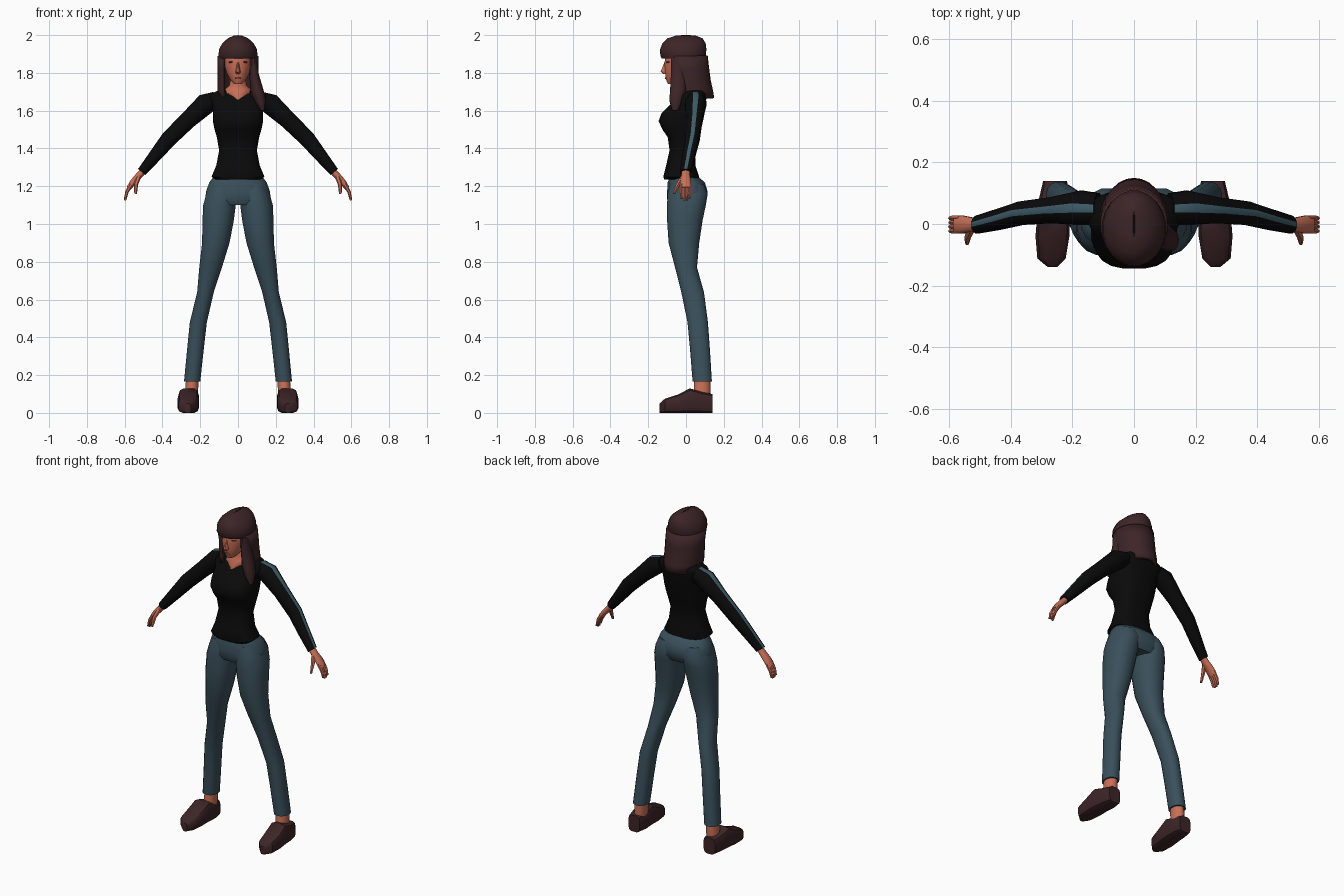
import bpy, bmesh, math
from mathutils import Vector

cube = bpy.data.objects.get("Cube")
if cube:
    bpy.data.objects.remove(cube, do_unlink=True)


def material(name, r, g, b):
    m = bpy.data.materials.new(name)
    m.use_nodes = True
    m.diffuse_color = (r, g, b, 1)
    node = m.node_tree.nodes["Principled BSDF"]
    node.inputs["Base Color"].default_value = (r, g, b, 1)
    node.inputs["Roughness"].default_value = 0.9
    return m


SKIN = material("skin", 0.58, 0.16, 0.095)
BROWN = material("dark brown", 0.046, 0.018, 0.02)
BLACK = material("shirt black", 0.003, 0.003, 0.003)
DENIM = material("denim", 0.042, 0.08, 0.105)
STRIPE = material("sleeve stripe", 0.05, 0.11, 0.145)
LIPS = material("lips", 0.36, 0.07, 0.05)


def finish(name, bm, mats, angle=50):
    bmesh.ops.recalc_face_normals(bm, faces=bm.faces)
    mesh = bpy.data.meshes.new(name)
    bm.to_mesh(mesh)
    bm.free()
    for m in mats:
        mesh.materials.append(m)
    ob = bpy.data.objects.new(name, mesh)
    bpy.context.collection.objects.link(ob)
    bpy.ops.object.select_all(action="DESELECT")
    ob.select_set(True)
    bpy.context.view_layer.objects.active = ob
    bpy.ops.object.shade_smooth_by_angle(angle=math.radians(angle))
    return ob


def loft(name, rings, mats, n, power=1.0, s=1, marked=None, angle=50):
    """Skin closed rings (centre, u, v); s mirrors x, marked is a coloured lengthwise strip."""
    bm = bmesh.new()

    def bend(a):
        return math.copysign(abs(a / math.cos(math.pi / n)) ** power, a)

    loops = []
    for c, u, v in rings:
        loop = []
        for k in range(n):
            a = (k + 0.5) * 2 * math.pi / n
            p = c + u * bend(math.cos(a)) + v * bend(math.sin(a))
            loop.append(bm.verts.new((p.x * s, p.y, p.z)))
        loops.append(loop)
    for a, b in zip(loops, loops[1:]):
        for k in range(n):
            j = (k + 1) % n
            f = bm.faces.new((a[k], a[j], b[j], b[k]))
            f.material_index = int(k == marked)
    bm.faces.new(loops[0])
    bm.faces.new(loops[-1])
    return finish(name, bm, mats, angle)


def stack(name, rows, mat, n=16, power=1.0, s=1):
    """Horizontal slices: z, x from, x to, y from, y to."""
    rings = [(Vector(((a + b) / 2, (c + d) / 2, z)), Vector(((b - a) / 2, 0, 0)),
              Vector((0, (d - c) / 2, 0))) for z, a, b, c, d in rows]
    return loft(name, rings, [mat], n, power, s)


def body(name, rows, mat, n=16, power=1.0):
    """Symmetric slices: z, half width, y from, y to."""
    return stack(name, [(z, -w, w, c, d) for z, w, c, d in rows], mat, n, power)


def tube(name, pts, mats, n=12, s=1, marked=None):
    """Limb along points: x, y, z, depth radius, height radius."""
    rings = []
    for i, p in enumerate(pts):
        t = Vector(pts[min(i + 1, len(pts) - 1)][:3]) - Vector(pts[max(i - 1, 0)][:3])
        up = Vector((-t.z, 0, t.x)).normalized()
        rings.append((Vector(p[:3]), Vector((0, p[3], 0)), up * p[4]))
    return loft(name, rings, mats, n, 1.0, s, marked)


def plate(name, loc, size, turn, mat):
    bm = bmesh.new()
    bmesh.ops.create_uvsphere(bm, u_segments=12, v_segments=6, radius=1)
    ob = finish(name, bm, [mat])
    ob.location, ob.scale, ob.rotation_euler = loc, size, (0, 0, turn)


# Shirt body
body("shirt", [(1.235, .12, -.115, .07), (1.25, .14, -.12, .07), (1.31, .115, -.105, .05),
               (1.39, .1, -.087, .048), (1.46, .112, -.097, .07), (1.50, .124, -.125, .08),
               (1.545, .133, -.145, .09), (1.585, .133, -.13, .098), (1.63, .135, -.085, .105),
               (1.67, .15, -.055, .108), (1.69, .14, -.035, .108), (1.715, .09, -.015, .1)],
     BLACK, 20, 0.75)

# Trouser seat
body("trouser_seat", [(1.1, .15, -.085, .09), (1.13, .172, -.1, .108), (1.17, .17, -.1, .115),
                      (1.22, .152, -.097, .1), (1.27, .115, -.08, .04)], DENIM, 20, 0.85)

# Neck and open neckline
body("neck", [(1.66, .02, -.066, .03), (1.69, .068, -.058, .05), (1.712, .07, -.046, .06),
              (1.735, .045, -.042, .06), (1.79, .038, -.05, .055)], SKIN)

# Head, nose, eyes and mouth
body("head", [(1.742, .022, -.096, -.04), (1.765, .042, -.106, .0), (1.80, .06, -.11, .05),
              (1.84, .072, -.113, .07), (1.88, .075, -.112, .08), (1.92, .07, -.1, .08)], SKIN)
body("nose", [(1.793, .009, -.118, -.09), (1.806, .014, -.134, -.09), (1.82, .01, -.129, -.09),
              (1.86, .006, -.113, -.09)], SKIN, 8)
for s, side in ((1, "left"), (-1, "right")):
    plate(side + "_eye", (.04 * s, -.097, 1.858), (.014, .004, .006), .7 * s, BROWN)
plate("mouth", (0, -.108, 1.772), (.017, .004, .005), 0, LIPS)

# Hair crown with its parting
body("hair_crown", [(1.876, .101, -.128, .1), (1.89, .104, -.136, .105), (1.925, .1, -.137, .108),
                    (1.957, .083, -.125, .104), (1.983, .054, -.098, .088),
                    (1.998, .02, -.05, .05)], BROWN, 20)
plate("hair_parting", (0, 0, 1.996), (.004, .05, .004), 0, BLACK)

# Hair falling round the back and sides, open at the face
bm = bmesh.new()
steps = 18
rows = []
for z, rx, cy, ry in ((1.89, .1, -.005, .11), (1.82, .1, .008, .105), (1.76, .1, .013, .108),
                      (1.71, .1, .02, .112), (1.665, .092, .025, .115)):
    row = []
    for k in range(steps + 1):
        a = math.radians(-38 + 256 * k / steps)
        row.append(bm.verts.new((rx * math.cos(a), cy + ry * math.sin(a), z)))
    rows.append(row)
for a, b in zip(rows, rows[1:]):
    for k in range(steps):
        bm.faces.new((a[k], b[k], b[k + 1], a[k + 1]))
fall = finish("hair_fall", bm, [BROWN])
shell = fall.modifiers.new("thickness", "SOLIDIFY")
shell.thickness = 0.02
shell.offset = 0

# Long lock over the left shoulder
tube("hair_lock", [(.08, -.045, 1.88, .035, .02), (.085, -.04, 1.79, .04, .024),
                   (.1, -.042, 1.71, .042, .032), (.118, -.052, 1.655, .036, .028),
                   (.13, -.058, 1.6, .015, .01)], [BROWN], 10)

for s, side in ((1, "left"), (-1, "right")):
    # Sleeve with a stripe along the top
    tube(side + "_sleeve", [(.115, .05, 1.66, .05, .042), (.17, .052, 1.637, .056, .056),
                            (.265, .045, 1.55, .042, .046), (.367, .035, 1.45, .038, .043),
                            (.44, .015, 1.36, .034, .034), (.51, -.002, 1.275, .029, .025)],
         [BLACK, STRIPE], 12, s, 2)

    # Hand
    tube(side + "_palm", [(.485, 0, 1.3, .021, .017), (.525, -.002, 1.255, .023, .017),
                          (.555, -.002, 1.222, .029, .016), (.578, -.002, 1.19, .028, .012)],
         [SKIN], 10, s)
    for i in range(4):
        y = -.023 + .014 * i
        drop = .008 * (i in (0, 3))
        tube(f"{side}_finger_{i + 1}", [(.565, y, 1.21, .008, .009), (.588, y, 1.17, .008, .008),
                                        (.598, y, 1.125 + drop, .005, .005)], [SKIN], 6, s)
    tube(side + "_thumb", [(.525, -.012, 1.255, .013, .012), (.54, -.042, 1.21, .011, .01),
                           (.542, -.062, 1.16, .006, .006)], [SKIN], 6, s)

    # Trouser leg
    stack(side + "_trouser_leg",
          [(.165, .2, .286, .035, .137), (.33, .182, .27, .022, .127), (.48, .165, .255, .008, .116),
           (.64, .128, .216, -.025, .095), (.77, .085, .205, -.058, .058),
           (.9, .045, .19, -.092, .07), (1.02, .022, .188, -.1, .088),
           (1.1, .012, .184, -.1, .105), (1.16, .005, .168, -.098, .115),
           (1.21, .02, .145, -.085, .095)], DENIM, 16, 0.9, s)

    # Ankle
    stack(side + "_ankle", [(.04, .215, .285, .03, .125), (.1, .212, .28, .04, .13),
                            (.19, .208, .275, .045, .128)], SKIN, 12, 1.0, s)

    # Shoe, sliced from toe to heel
    shoe = [(-.14, .25, .28, .05), (-.112, .222, .314, .075), (-.04, .21, .32, .098),
            (.02, .208, .315, .13), (.085, .206, .308, .11), (.14, .218, .295, .1)]
    rings = [(Vector(((a + b) / 2, y, h / 2)), Vector(((b - a) / 2, 0, 0)),
              Vector((0, 0, h / 2))) for y, a, b, h in shoe]
    loft(side + "_shoe", rings, [BROWN], 12, 0.55, s, None, 40)
